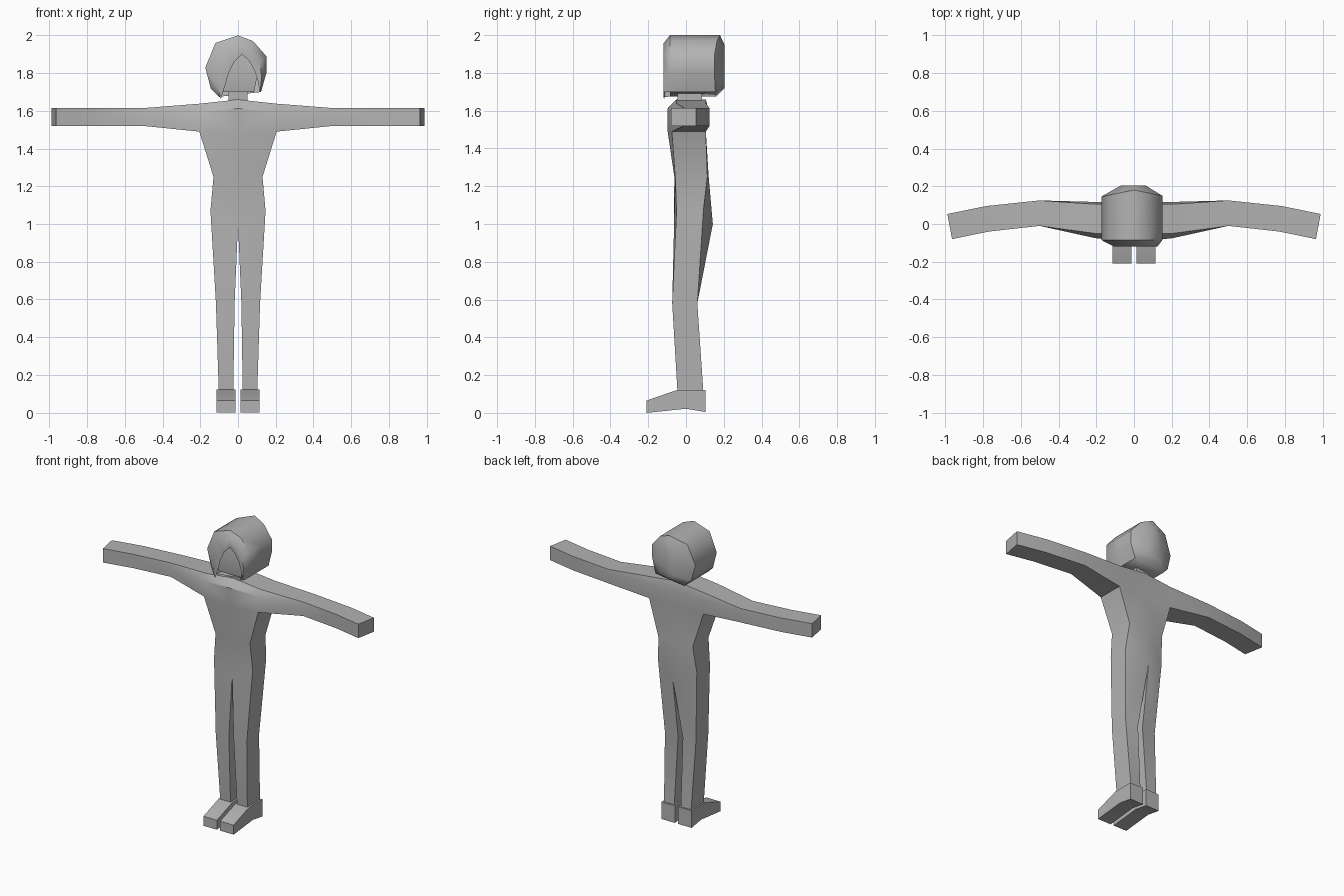
import bpy, bmesh, math

if "Cube" in bpy.data.objects:
    bpy.data.objects.remove(bpy.data.objects["Cube"])

grey = bpy.data.materials.new("plain grey")
grey.diffuse_color = (0.45, 0.45, 0.45, 1)
grey.use_nodes = True
grey.node_tree.nodes["Principled BSDF"].inputs["Base Color"].default_value = grey.diffuse_color


def loft(bm, rings, skip=lambda i, j: False, cap_start=False, cap_end=False):
    """Join closed rings of points with quads; skip(i, j) leaves gaps."""
    vs = [[bm.verts.new(p) for p in r] for r in rings]
    n = len(vs[0])
    for i in range(len(vs) - 1):
        for j in range(n):
            if not skip(i, j):
                k = (j + 1) % n
                bm.faces.new((vs[i][j], vs[i][k], vs[i + 1][k], vs[i + 1][j]))
    if cap_start:
        bm.faces.new(vs[0])
    if cap_end:
        bm.faces.new(vs[-1])


def finish(name, bm, mirror=False, angle=35):
    bmesh.ops.remove_doubles(bm, verts=bm.verts, dist=0.0005)
    if mirror:
        bmesh.ops.mirror(bm, geom=bm.verts[:] + bm.edges[:] + bm.faces[:],
                         axis='X', merge_dist=0.001)
    bmesh.ops.recalc_face_normals(bm, faces=bm.faces)
    me = bpy.data.meshes.new(name)
    bm.to_mesh(me)
    bm.free()
    me.materials.append(grey)
    ob = bpy.data.objects.new(name, me)
    bpy.context.collection.objects.link(ob)
    bpy.ops.object.select_all(action='DESELECT')
    ob.select_set(True)
    bpy.context.view_layer.objects.active = ob
    bpy.ops.object.shade_smooth_by_angle(angle=math.radians(angle))
    return ob


# Body: leg and torso half, from the ankle up to the armpit
# z inner, z outer, x inner, x outer, y front inner/outer, y back outer/inner
levels = [
    (0.11, 0.11, 0.025, 0.102, -0.045, -0.045, 0.092, 0.092),
    (0.58, 0.58, 0.018, 0.117, -0.073, -0.073, 0.060, 0.060),
    (1.00, 1.07, 0.000, 0.146, -0.063, -0.050, 0.092, 0.142),
    (1.25, 1.25, 0.000, 0.130, -0.062, -0.057, 0.113, 0.120),
    (1.49, 1.49, 0.000, 0.205, -0.097, -0.075, 0.105, 0.105),
]
bm = bmesh.new()
loft(bm, [[(xi, fi, zi), (xo, fo, zo), (xo, bo, zo), (xi, bi, zi)]
          for zi, zo, xi, xo, fi, fo, bo, bi in levels],
     skip=lambda i, j: j == 3 and i >= 2, cap_start=True)

# Shoulder and arm half, from the body centre out to the wrist
# x front, x back, y front, y front top, y back, z bottom, z top
arm = [
    (0.000, 0.000, -0.097, -0.050, 0.105, 1.49, 1.66),
    (0.205, 0.205, -0.075, -0.050, 0.105, 1.49, 1.638),
    (0.500, 0.500, -0.010, -0.010, 0.125, 1.52, 1.615),
    (0.770, 0.785, -0.040, -0.040, 0.095, 1.52, 1.615),
    (0.965, 0.990, -0.080, -0.080, 0.053, 1.52, 1.615),
]
rings = []
for xf, xb, f, ft, b, zb, zt in arm:
    zm = zb + (zt - zb) * 0.72
    rings.append([(xf, f, zb), (xf, f, zm), (xf, ft, zt),
                  (xb, b, zt), (xb, b + (0.012 if xf < 0.4 else 0), zm), (xb, b, zb)])
loft(bm, rings, skip=lambda i, j: i == 0 and j == 5, cap_end=True)
finish("body", bm, mirror=True)

# Shoes: side profile swept across the width
shoe = [(0.102, 0.005), (0.102, 0.122), (-0.045, 0.122),
        (-0.21, 0.065), (-0.21, 0.0), (0.0, 0.022)]
bm = bmesh.new()
loft(bm, [[(x, y, z) for y, z in shoe] for x in (0.012, 0.114)],
     cap_start=True, cap_end=True)
finish("shoes", bm, mirror=True)

# Neck
bm = bmesh.new()
loft(bm, [[(-0.05, -0.045, z), (0.05, -0.045, z), (0.05, 0.085, z), (-0.05, 0.085, z)]
          for z in (1.63, 1.73)], cap_start=True, cap_end=True)
finish("neck", bm)

# Face block inside the hair
bm = bmesh.new()
loft(bm, [[(-w, f, z), (w, f, z), (w, 0.1, z), (-w, 0.1, z)]
          for z, w, f in ((1.70, 0.085, -0.085), (1.80, 0.105, -0.1), (1.92, 0.09, -0.08))],
     cap_start=True, cap_end=True)
finish("face", bm)

# Hair: front parting, full outline, rounded back
outline = [(-0.10, 1.675), (-0.145, 1.72), (-0.173, 1.83), (-0.12, 1.96), (0, 2.0),
           (0.08, 1.97), (0.15, 1.89), (0.15, 1.80), (0.122, 1.70)]
parting = [(-0.09, 1.665), (-0.07, 1.73), (-0.05, 1.80), (-0.02, 1.86), (0.02, 1.90),
           (0.055, 1.87), (0.085, 1.82), (0.105, 1.76), (0.115, 1.70)]


def scaled(s, y, bulge=0.0):
    return [(x * s, y - bulge * abs(x), 1.82 + (z - 1.82) * (s + 1) / 2) for x, z in outline]


bm = bmesh.new()
fringe = [(0.55 * px + 0.45 * ox, -0.12, 0.45 * pz + 0.55 * oz)
          for (px, pz), (ox, oz) in zip(parting, outline)]
loft(bm, [[(x, -0.115, z) for x, z in parting], fringe,
          scaled(1, -0.085), scaled(1, 0.03), scaled(1, 0.18, 0.2), scaled(0.4, 0.205)],
     skip=lambda i, j: i < 2 and j == 8, cap_end=True)
finish("hair", bm, angle=50)
